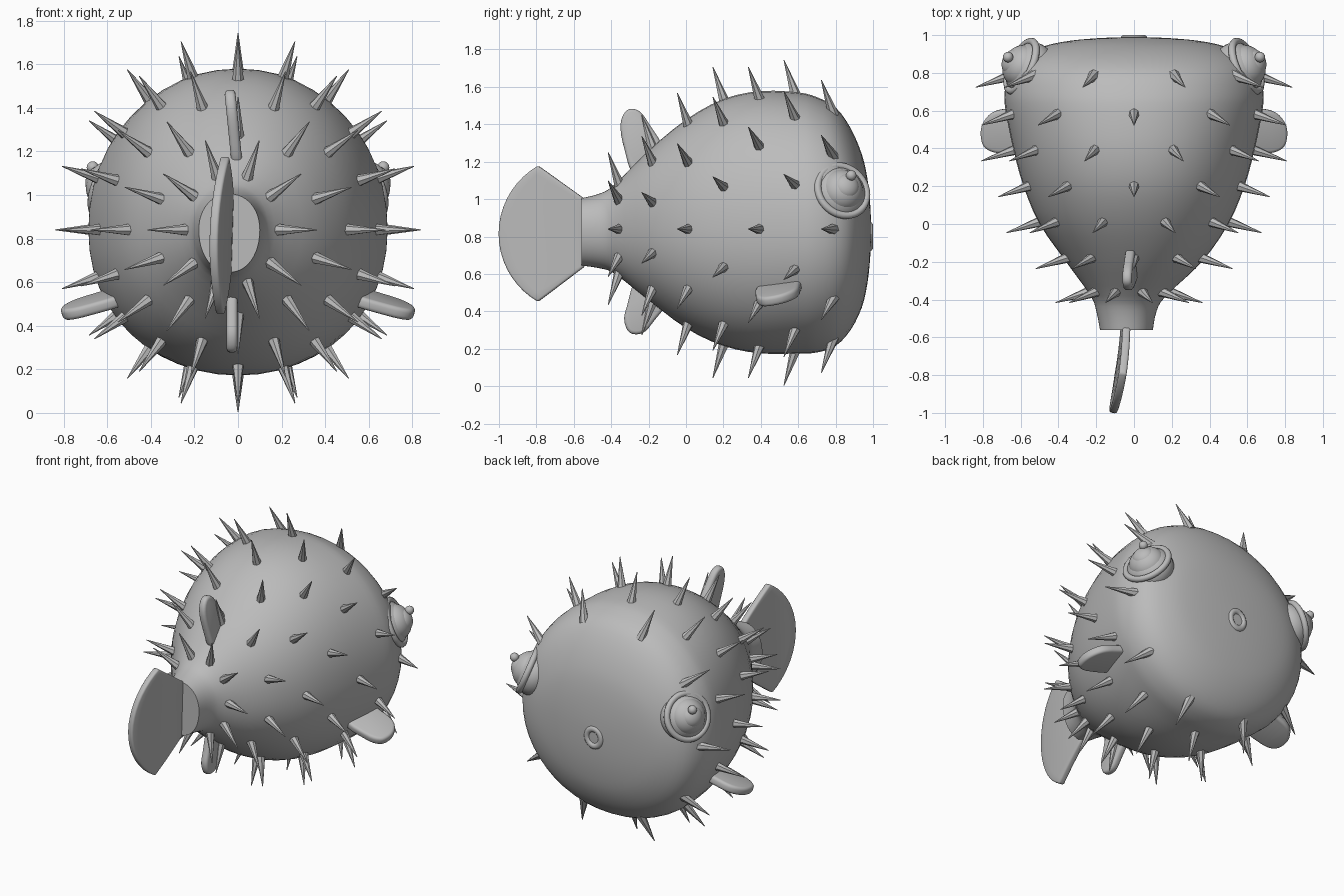
import bpy, bmesh, math
from mathutils import Vector, Matrix

if "Cube" in bpy.data.objects:
    bpy.data.objects.remove(bpy.data.objects["Cube"])

grey = bpy.data.materials.new("plain_grey")
grey.diffuse_color = (0.5, 0.5, 0.5, 1)
grey.use_nodes = True
grey.node_tree.nodes["Principled BSDF"].inputs["Base Color"].default_value = grey.diffuse_color


def finish(name, bm, smooth=True):
    bmesh.ops.recalc_face_normals(bm, faces=bm.faces)
    me = bpy.data.meshes.new(name)
    bm.to_mesh(me)
    bm.free()
    me.materials.append(grey)
    ob = bpy.data.objects.new(name, me)
    bpy.context.collection.objects.link(ob)
    if smooth:
        bpy.context.view_layer.objects.active = ob
        bpy.ops.object.select_all(action='DESELECT')
        ob.select_set(True)
        bpy.ops.object.shade_smooth_by_angle(angle=math.radians(40))
    return ob


def catmull(pts, n, closed=False):
    out, m = [], len(pts)
    for i in range(m if closed else m - 1):
        q = [pts[(i + k) % m] if closed else pts[min(max(i + k, 0), m - 1)] for k in (-1, 0, 1, 2)]
        for s in range(n):
            t = s / n
            out.append(tuple(0.5 * (2*b + (c - a)*t + (2*a - 5*b + 4*c - d)*t*t + (3*b - a - 3*c + d)*t**3)
                             for a, b, c, d in zip(*q)))
    if not closed:
        out.append(tuple(pts[-1]))
    return out


# Body stations: y, centre x, half width, height above and below the widest line
MID = 0.84
STATIONS = catmull([
    (-0.56, -0.04, 0.14, 0.165, 0.195), (-0.46, -0.04, 0.16, 0.19, 0.21),
    (-0.38, -0.03, 0.20, 0.24, 0.24), (-0.2, 0, 0.36, 0.42, 0.38),
    (0, 0, 0.50, 0.585, 0.53), (0.2, 0, 0.585, 0.695, 0.625), (0.4, 0, 0.64, 0.738, 0.665),
    (0.6, 0, 0.68, 0.73, 0.665), (0.7, 0, 0.685, 0.705, 0.66), (0.8, 0, 0.66, 0.65, 0.625),
    (0.88, 0, 0.60, 0.54, 0.54), (0.94, 0, 0.48, 0.40, 0.42), (0.97, 0, 0.34, 0.27, 0.29),
    (0.985, 0, 0.17, 0.13, 0.15), (0.99, 0, 0.01, 0.01, 0.01)], 3)


def section_point(st, a):
    """Point on a cross-section; angle a is measured from straight up."""
    y, cx, w, up, down = st
    s, c = math.sin(a), math.cos(a)
    e = 2 / 2.1
    return Vector((cx + w * math.copysign(abs(s)**e, s), y,
                   MID + (up if c > 0 else down) * math.copysign(abs(c)**e, c)))


def station_at(y):
    for a, b in zip(STATIONS, STATIONS[1:]):
        if a[0] <= y <= b[0]:
            t = (y - a[0]) / (b[0] - a[0])
            return [p + (q - p) * t for p, q in zip(a, b)]


bm = bmesh.new()
N = 48
rings = [[bm.verts.new(section_point(st, math.tau * i / N)) for i in range(N)] for st in STATIONS]
for r, q in zip(rings, rings[1:]):
    for i in range(N):
        bm.faces.new((r[i], r[(i + 1) % N], q[(i + 1) % N], q[i]))
bm.faces.new(rings[0])
bm.faces.new(rings[-1])
finish("body", bm)

# Spines: seven staggered rings of ten, leaning towards the tail
bm = bmesh.new()
for k, y in enumerate((0.78, 0.58, 0.39, 0.2, 0.01, -0.18, -0.36)):
    st = station_at(y)
    for i in range(10):
        a = math.radians(36 * i + (18 if k % 2 == 0 else 0))
        base = section_point(st, a)
        d = Vector((math.sin(a), -0.33, math.cos(a))).normalized()
        rot = d.to_track_quat('Z', 'Y').to_matrix().to_4x4()
        bmesh.ops.create_cone(bm, cap_ends=True, segments=7, radius1=0.031, radius2=0.002, depth=0.21,
                              matrix=Matrix.Translation(base + d * 0.075) @ rot)
finish("spines", bm)


# Fins: smooth outlines given thickness and rounded edges
def thicken(ob, t, bevel):
    m = ob.modifiers.new("thickness", 'SOLIDIFY')
    m.thickness, m.offset = t, 0
    m = ob.modifiers.new("round_edges", 'BEVEL')
    m.width, m.segments, m.limit_method, m.angle_limit = bevel, 3, 'ANGLE', math.radians(50)


def leaf(name, outline, place, t=0.05):
    bm = bmesh.new()
    bm.faces.new([bm.verts.new(place(*p)) for p in catmull(outline, 4, True)])
    thicken(finish(name, bm), t, 0.018)


leaf("dorsal_fin", [(-0.27, 1.12), (-0.33, 1.27), (-0.35, 1.40), (-0.315, 1.475), (-0.25, 1.47),
                    (-0.19, 1.39), (-0.12, 1.27), (-0.12, 1.15)],
     lambda y, z: (-0.005 - 0.1 * (z - 1.15), y, z))
leaf("anal_fin", [(-0.26, 0.58), (-0.315, 0.43), (-0.33, 0.35), (-0.30, 0.285), (-0.23, 0.285),
                  (-0.17, 0.35), (-0.11, 0.44), (-0.13, 0.55)],
     lambda y, z: (-0.028, y, z))
for side, label in ((1, "right"), (-1, "left")):
    leaf("pectoral_fin_" + label, [(0.52, 0.60), (0.66, 0.61), (0.75, 0.59), (0.80, 0.53), (0.808, 0.46),
                                   (0.78, 0.40), (0.69, 0.375), (0.52, 0.40)],
         lambda x, y: (side * x, y, 0.505 - 0.28 * (x - 0.65) + 0.2 * (y - 0.5)), 0.055)

# Tail fin: fan with a gentle sideways sweep
bm = bmesh.new()
U, V = 18, 8
grid = []
for v in range(V + 1):
    row = []
    for u in range(U + 1):
        s = 2 * u / U - 1
        root = Vector((-0.54, 0.82 + 0.18 * s))
        a = s * math.radians(60)
        tip = Vector((-0.58 - 0.42 * math.cos(a), 0.815 + 0.42 * math.sin(a)))
        p = root.lerp(tip, v / V)
        f = (-0.54 - p.x) / 0.46
        row.append(bm.verts.new((-0.045 - 0.02 * f - 0.047 * f * f + 0.03 * (p.y - 0.82), p.x, p.y)))
    grid.append(row)
for r, q in zip(grid, grid[1:]):
    for i in range(U):
        bm.faces.new((r[i], r[i + 1], q[i + 1], q[i]))
thicken(finish("tail_fin", bm), 0.042, 0.012)


def torus(bm, major, minor, mat, nu=40, nv=10):
    vs = [[bm.verts.new(mat @ Vector(((major + minor * math.cos(b)) * math.cos(a),
                                      (major + minor * math.cos(b)) * math.sin(a), minor * math.sin(b))))
           for b in (math.tau * j / nv for j in range(nv))] for a in (math.tau * i / nu for i in range(nu))]
    for i in range(nu):
        for j in range(nv):
            k, l = (i + 1) % nu, (j + 1) % nv
            bm.faces.new((vs[i][j], vs[k][j], vs[k][l], vs[i][l]))


# Eyes: socket dome, lid ring, eyeball, pupil and small glint bead
for side, label in ((1, "right"), (-1, "left")):
    d = Vector((side * 0.82, 0.38, 0.36)).normalized()
    c = Vector((side * 0.595, 0.835, 1.045))
    rot = d.to_track_quat('Z', 'Y').to_matrix().to_4x4()

    def ball(name, off, r, flat=1.0):
        b = bmesh.new()
        bmesh.ops.create_uvsphere(b, u_segments=32, v_segments=16, radius=r, matrix=Matrix.Translation(
            c + d * off) @ rot @ Matrix.Diagonal((1, 1, flat, 1)))
        finish(name + "_" + label, b)
    ball("eye_socket", -0.05, 0.15, 0.8)
    ball("eyeball", 0.0, 0.115, 0.85)
    ball("pupil", 0.055, 0.072, 0.75)
    b = bmesh.new()
    bmesh.ops.create_uvsphere(b, u_segments=16, v_segments=10, radius=0.028, matrix=Matrix.Translation(
        c + d * 0.085 + Vector((0, 0.015, 0.05))))
    finish("eye_glint_" + label, b)
    b = bmesh.new()
    torus(b, 0.142, 0.02, Matrix.Translation(c) @ rot)
    finish("eyelid_ring_" + label, b)

# Mouth: small oval lip ring on the face
bm = bmesh.new()
torus(bm, 0.052, 0.02, Matrix.Translation((0, 0.981, 0.80)) @ Matrix.Rotation(math.pi / 2, 4, 'X')
      @ Matrix.Diagonal((1, 1.1, 1, 1)))
finish("mouth_lips", bm)
